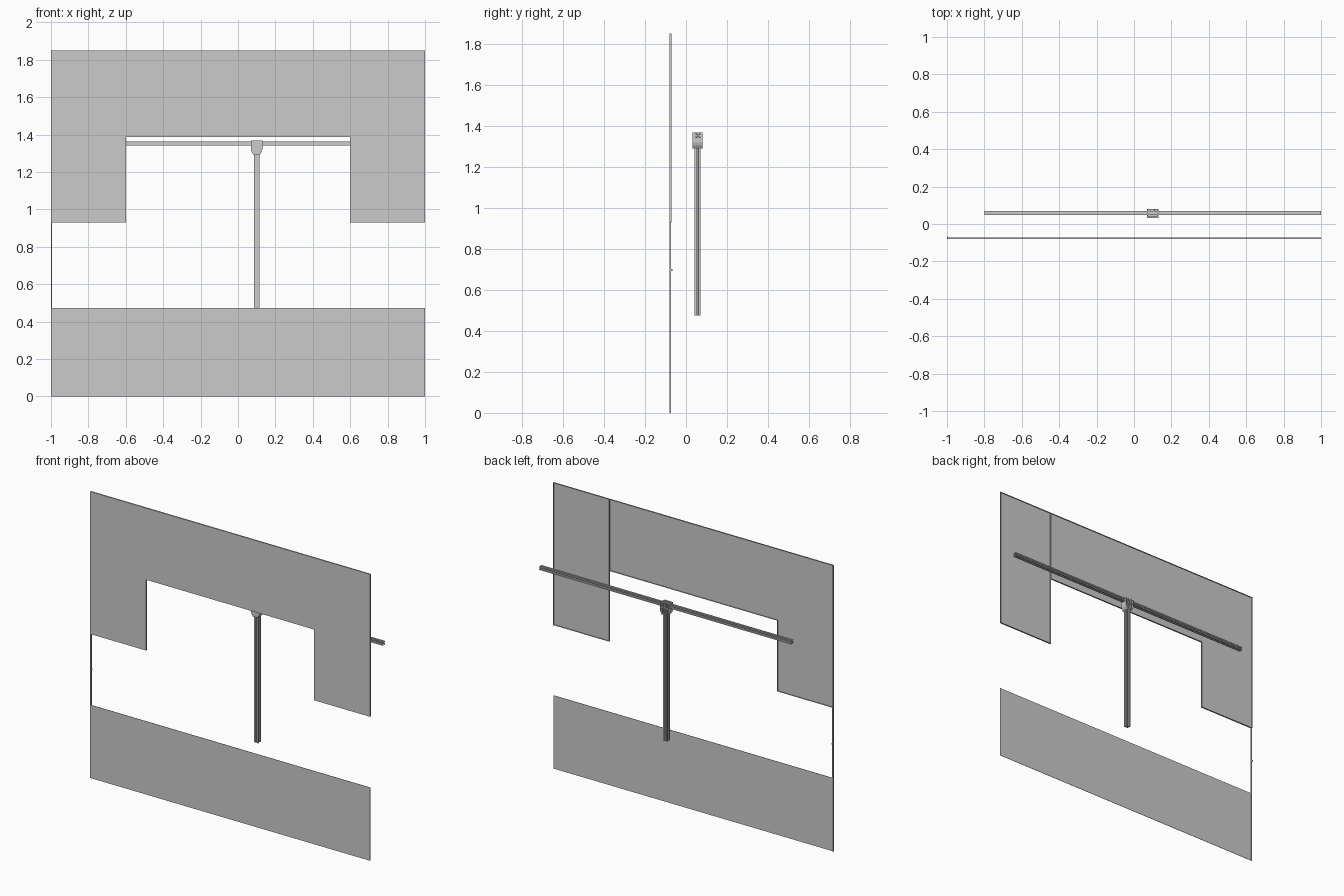
import bpy, bmesh, math
from mathutils import Matrix, Vector

if "Cube" in bpy.data.objects:
    bpy.data.objects.remove(bpy.data.objects["Cube"])


def finish(name, bm):
    me = bpy.data.meshes.new(name)
    bm.to_mesh(me)
    bm.free()
    ob = bpy.data.objects.new(name, me)
    bpy.context.collection.objects.link(ob)
    return ob


def prism(outline, y0, y1):
    """Extrude an x/z outline along y; returns the bmesh."""
    bm = bmesh.new()
    f = bm.faces.new([bm.verts.new((x, y0, z)) for x, z in outline])
    ext = bmesh.ops.extrude_face_region(bm, geom=[f])["geom"]
    bmesh.ops.translate(bm, vec=(0, y1 - y0, 0),
                        verts=[v for v in ext if isinstance(v, bmesh.types.BMVert)])
    bmesh.ops.recalc_face_normals(bm, faces=bm.faces)
    return bm


def rect(x0, x1, z0, z1):
    return [(x0, z0), (x1, z0), (x1, z1), (x0, z1)]


def box(name, x0, x1, y0, y1, z0, z1):
    return finish(name, prism(rect(x0, x1, z0, z1), y0, y1))


def tray(name, outline):
    """Sheet panel whose edges are folded toward the back."""
    bm = prism(outline, -0.08, -0.071)
    bm.normal_update()
    back = max(bm.faces, key=lambda f: f.calc_center_median().y)
    bmesh.ops.inset_region(bm, faces=[back], thickness=0.002)
    bmesh.ops.inset_region(bm, faces=[back], thickness=0.0001, depth=-0.007)
    return finish(name, bm)


def slotted_bar(name, h, length, matrix):
    """Square extrusion with a T slot in each side."""
    k = h / 0.014
    side = [(-.014, -.014), (-.0045, -.014), (-.0045, -.011), (-.008, -.011),
            (-.0036, -.006), (.0036, -.006), (.008, -.011), (.0045, -.011),
            (.0045, -.014)]
    pts = []
    for i in range(4):
        r = Matrix.Rotation(i * math.pi / 2, 2)
        pts += [r @ (Vector(p) * k) for p in side]
    bm = prism(pts, 0, length)
    bmesh.ops.transform(bm, matrix=matrix, verts=bm.verts)
    return finish(name, bm)


# Front panels around the opening
tray("upper_panel", [(-1, .93), (-.6, .93), (-.6, 1.387), (.6, 1.387),
                     (.6, 1.85), (-1, 1.85)])
tray("right_upper_panel", rect(.6, 1, .93, 1.85))
box("lower_panel", -1, 1, -.08, -.078, 0, .473)

# Narrow left edge strip with its catch
box("left_edge_strip", -1, -.994, -.08, -.073, 0, .93)
box("strip_catch", -1, -.994, -.073, -.066, .693, .702)

# Cross rail and post
slotted_bar("cross_rail", .0115, 1.8,
            Matrix.Translation((-.8, .059, 1.352)) @ Matrix.Rotation(-math.pi / 2, 4, 'Z'))
slotted_bar("post", .014, .865,
            Matrix.Translation((.1, .056, .475)) @ Matrix.Rotation(math.pi / 2, 4, 'X'))

# Bracket: tapered front plate, side cheeks and back ribs
half = [(.03, 1.367), (.03, 1.318), (.026, 1.305), (.016, 1.29)]
plate = [(.1 + x, z) for x, z in half] + [(.1 - x, z) for x, z in reversed(half)]
finish("bracket_plate", prism(plate, .032, .042))
for s, label in ((-1, "left"), (1, "right")):
    cheek = [(.1 + s * x, z) for x, z in half]
    cheek += [(.1 + s * (x - .005), z) for x, z in reversed(half)]
    finish("bracket_cheek_" + label, prism(cheek, .042, .08))
    a, b = sorted((.1 + s * .008, .1 + s * .012))
    box("bracket_rib_" + label, a, b, .07, .08, 1.30, 1.367)
box("bracket_shelf", .075, .125, .042, .08, 1.331, 1.338)
